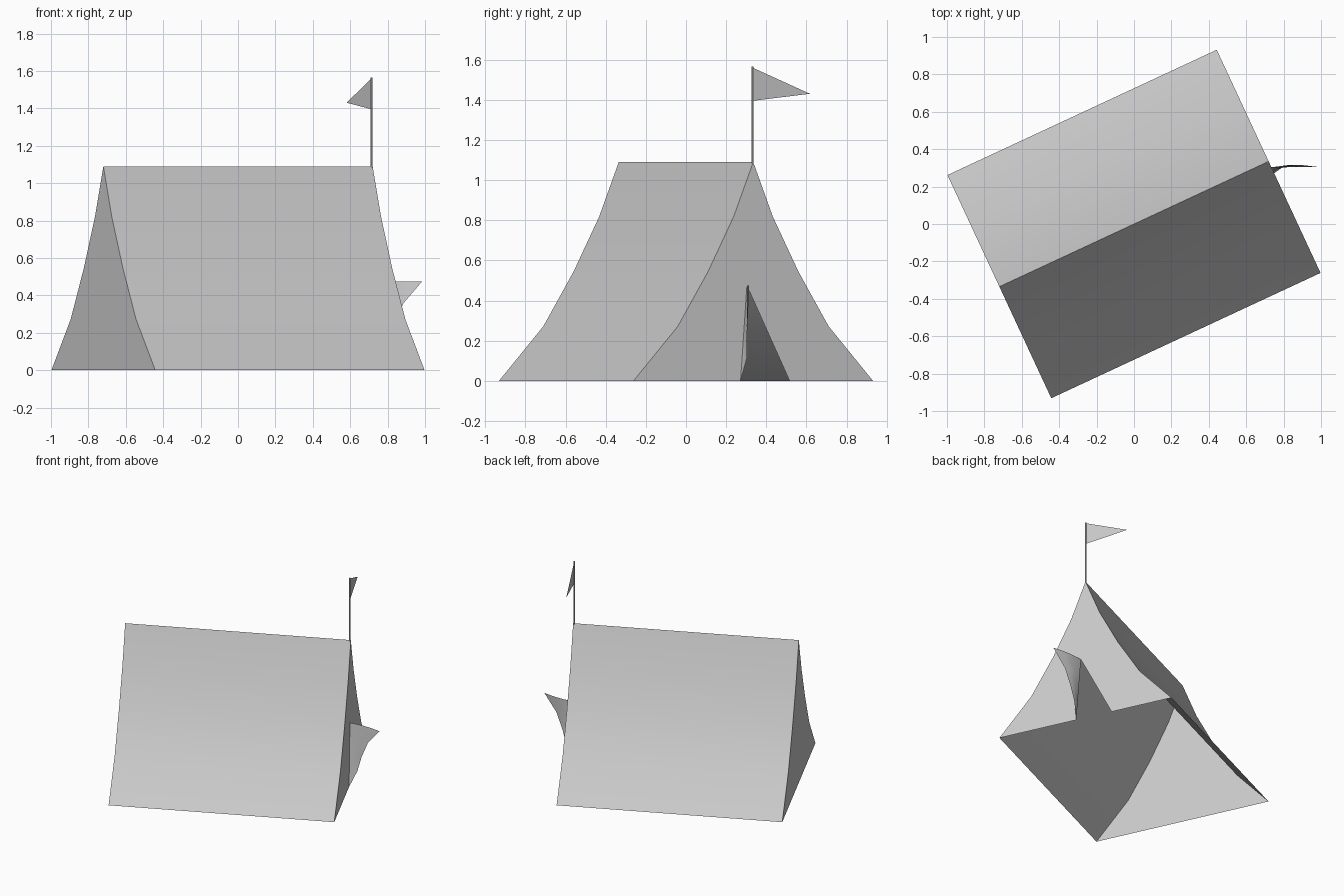
import bpy, bmesh, math
from mathutils import Matrix, Vector

cube = bpy.data.objects.get("Cube")
if cube:
    bpy.data.objects.remove(cube, do_unlink=True)

canvas = bpy.data.materials.new("canvas_grey")
canvas.use_nodes = True
canvas.diffuse_color = (0.6, 0.6, 0.6, 1)
canvas.node_tree.nodes["Principled BSDF"].inputs["Base Color"].default_value = (0.6, 0.6, 0.6, 1)

# The tent is built along its ridge, then turned as a whole
TURN = Matrix.Rotation(math.radians(24.95), 4, 'Z')
HALF = 0.794
HEIGHT = 1.09


def make(name, faces, smooth=True):
    """Make an object from lists of corner points, one list per face."""
    bm = bmesh.new()
    for points in faces:
        bm.faces.new([bm.verts.new(TURN @ Vector(p)) for p in points])
    bmesh.ops.remove_doubles(bm, verts=bm.verts, dist=0.0005)
    mesh = bpy.data.meshes.new(name)
    bm.to_mesh(mesh)
    bm.free()
    mesh.materials.append(canvas)
    obj = bpy.data.objects.new(name, mesh)
    bpy.context.collection.objects.link(obj)
    bpy.ops.object.select_all(action='DESELECT')
    obj.select_set(True)
    bpy.context.view_layer.objects.active = obj
    if smooth:
        bpy.ops.object.shade_smooth_by_angle(angle=math.radians(30))
    return obj


# Sagging roof profile, from the ground up to the ridge
widths = [0.658, 0.414, 0.248, 0.108, 0]
profile = [(w, HEIGHT * i / 4) for i, w in enumerate(widths)]

# Two roof slopes
for side, name in ((-1, "front_slope"), (1, "back_slope")):
    strips = []
    for (w0, z0), (w1, z1) in zip(profile, profile[1:]):
        strip = [(-HALF, side * w0, z0), (HALF, side * w0, z0),
                 (HALF, side * w1, z1), (-HALF, side * w1, z1)]
        strips.append(strip if side < 0 else strip[::-1])
    make(name, strips)

# End walls: one closed, one with a triangular opening
outline = [(w, z) for w, z in profile] + [(-w, z) for w, z in profile[-2::-1]]
hinge_foot, hinge_top, far_foot = (-0.07, 0), (-0.035, 0.475), (0.2, 0)
make("closed_end", [[(-HALF, y, z) for y, z in reversed(outline)]], False)
doorway = outline + [hinge_foot, hinge_top, far_foot]
make("door_end", [[(HALF, y, z) for y, z in doorway]], False)

# Door flap, folded outwards and curling round the hinge
to_local = TURN.inverted()
foot = TURN @ Vector((HALF, *hinge_foot))
top = TURN @ Vector((HALF, *hinge_top))
reach = [0, 0.05, 0.09, 0.145, 0.25]
rows = []
for i, r in enumerate(reach):
    hinge = foot.lerp(top, i / 4)
    edge = hinge + Vector((r, 0, 0))
    edge.y = 0.305 if i else hinge.y
    row = []
    for k in range(4):
        p = hinge.lerp(edge, k / 3)
        p.y += 0.012 * math.sin(math.pi * k / 3) * i / 4
        row.append(to_local @ p)
    rows.append(row)
flap = []
for low, high in zip(rows, rows[1:]):
    for k in range(3):
        if low is rows[0]:
            flap.append([low[0], high[k + 1], high[k]])
        else:
            flap.append([low[k], low[k + 1], high[k + 1], high[k]])
make("door_flap", flap)

# Flagpole and pennant above the door end
POLE_TOP = 1.565
px, r = HALF - 0.007, 0.005
ring = [(px + r * math.cos(a * math.pi / 4), r * math.sin(a * math.pi / 4)) for a in range(8)]
pole = [[(*ring[i - 1], HEIGHT - 0.01), (*ring[i], HEIGHT - 0.01),
         (*ring[i], POLE_TOP), (*ring[i - 1], POLE_TOP)] for i in range(8)]
pole.append([(x, y, POLE_TOP) for x, y in ring])
make("flagpole", pole)
make("pennant", [[(px, 0, 1.395), (px, 0.315, 1.43), (px, 0, POLE_TOP - 0.005)]], False)
